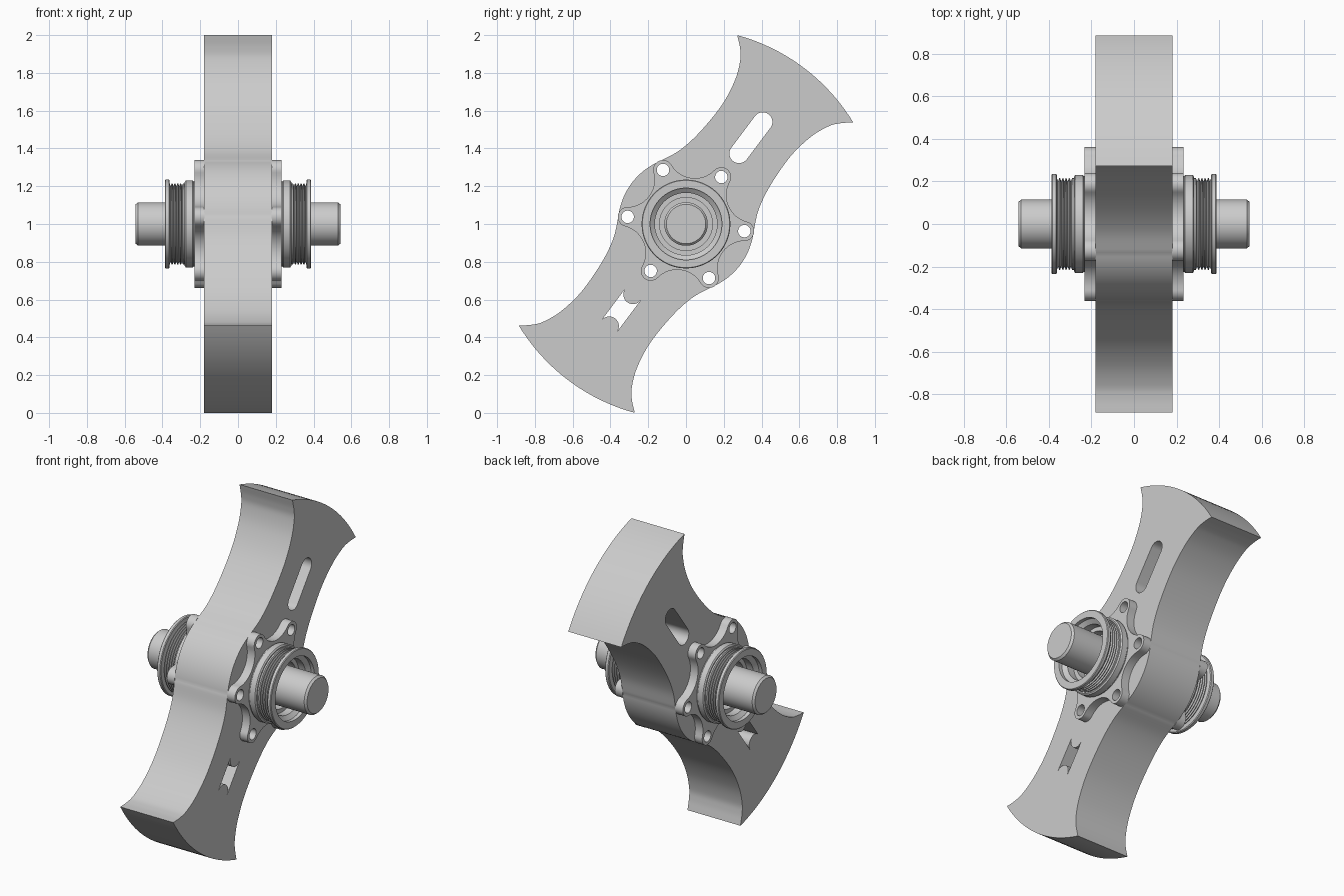
import bpy, bmesh
from math import sin, cos, radians, atan2, hypot, pi
from mathutils import Matrix, Vector

if "Cube" in bpy.data.objects:
    bpy.data.objects.remove(bpy.data.objects["Cube"])

TILT = radians(53.05)            # blade axis in the YZ plane
CENTRE = 1.0
# local (x, y, z) -> world (y, z, x), after tilting the blade axis
TO_WORLD = (Matrix.Translation((0, 0, CENTRE))
            @ Matrix(((0, 0, 1, 0), (1, 0, 0, 0), (0, 1, 0, 0), (0, 0, 0, 1)))
            @ Matrix.Rotation(TILT, 4, 'Z'))


def arc(cx, cy, r, a0, a1, n):
    """Points on an arc, angles in degrees, both ends included."""
    return [(cx + r * cos(radians(a0 + (a1 - a0) * i / n)),
             cy + r * sin(radians(a0 + (a1 - a0) * i / n))) for i in range(n + 1)]


def circle(cx, cy, r, n=32):
    return arc(cx, cy, r, 0, 360, n)[:-1]


def spline(pts, steps=6):
    """Smooth curve through the points (Catmull-Rom)."""
    p = [Vector(q) for q in pts]
    p = [2 * p[0] - p[1]] + p + [2 * p[-1] - p[-2]]
    out = []
    for a, b, c, d in zip(p, p[1:], p[2:], p[3:]):
        for i in range(steps):
            t = i / steps
            out.append(tuple(0.5 * (2 * b + (c - a) * t + (2 * a - 5 * b + 4 * c - d) * t * t
                                    + (3 * b - a - 3 * c + d) * t ** 3)))
    return out + [tuple(pts[-1])]


def clean(loop):
    """Drop repeated neighbouring points of a closed loop."""
    return [p for i, p in enumerate(loop)
            if hypot(p[0] - loop[i - 1][0], p[1] - loop[i - 1][1]) > 1e-5]


def finish(name, bm):
    bmesh.ops.remove_doubles(bm, verts=bm.verts, dist=1e-5)
    bmesh.ops.recalc_face_normals(bm, faces=bm.faces)
    mesh = bpy.data.meshes.new(name)
    bm.to_mesh(mesh)
    bm.free()
    ob = bpy.data.objects.new(name, mesh)
    bpy.context.collection.objects.link(ob)
    bpy.ops.object.select_all(action='DESELECT')
    ob.select_set(True)
    bpy.context.view_layer.objects.active = ob
    bpy.ops.object.shade_smooth_by_angle(angle=radians(30))
    return ob


def plate(name, loops, x, half):
    """Flat outline with holes, extruded along world x."""
    cu = bpy.data.curves.new(name + "_outline", 'CURVE')
    cu.dimensions, cu.fill_mode, cu.extrude = '2D', 'BOTH', half
    for loop in loops:
        sp = cu.splines.new('POLY')
        sp.points.add(len(loop) - 1)
        for pt, (u, v) in zip(sp.points, loop):
            pt.co = (u, v, 0, 1)
        sp.use_cyclic_u = True
    tmp = bpy.data.objects.new(name + "_outline", cu)
    bpy.context.collection.objects.link(tmp)
    bpy.context.view_layer.update()
    mesh = bpy.data.meshes.new_from_object(tmp.evaluated_get(bpy.context.evaluated_depsgraph_get()))
    bpy.data.objects.remove(tmp)
    bm = bmesh.new()
    bm.from_mesh(mesh)
    bpy.data.meshes.remove(mesh)
    bm.transform(Matrix.Translation((x, 0, 0)) @ TO_WORLD)
    return finish(name, bm)


def lathe(name, profile, side=1, closed=True, n=72):
    """Spin (x, radius) points about the shaft axis."""
    bm = bmesh.new()
    rings = [[bm.verts.new((side * x, r * cos(2 * pi * k / n), CENTRE + r * sin(2 * pi * k / n)))
              for k in range(n)] for x, r in profile]
    pairs = list(zip(rings, rings[1:]))
    if closed:
        pairs.append((rings[-1], rings[0]))
    else:
        bm.faces.new(rings[0])
        bm.faces.new(rings[-1])
    for a, b in pairs:
        for k in range(n):
            bm.faces.new((a[k], a[(k + 1) % n], b[(k + 1) % n], b[k]))
    return finish(name, bm)


# bolt holes shared by blade and flanges
BOLT_R = 0.311
bolt_holes = [circle(BOLT_R * cos(k * pi / 3), BOLT_R * sin(k * pi / 3), 0.033, 24) for k in range(6)]

# two-ended blade: a quarter outline (tip arc, concave edge, hub arc), mirrored twice
edge = [(0.962, 0.384), (0.918, 0.333), (0.868, 0.293), (0.766, 0.251), (0.618, 0.227),
        (0.434, 0.234), (0.294, 0.261), (0.184, 0.3095)]
tip_angle = atan2(0.384, 0.962) * 180 / pi
quarter = arc(0, 0, hypot(0.962, 0.384), 0, tip_angle, 10) + spline(edge) + arc(0, 0, 0.36, 59.3, 90, 10)
half = quarter + [(-u, v) for u, v in reversed(quarter)]
outline = clean(half + [(-u, -v) for u, v in half])
slots = [arc(s * 0.676, 0, 0.051, -90 * s, 90 * s, 16) + arc(s * 0.467, 0, 0.051, 90 * s, 270 * s, 16)
         for s in (1, -1)]
plate("blade", [outline] + slots + bolt_holes, 0, 0.18)

# six-lobed bolted flange outline
star = []
for k in range(6):
    a, b = 60 * k, 60 * k + 30
    star += arc(BOLT_R * cos(radians(a)), BOLT_R * sin(radians(a)), 0.052, a - 82.2, a + 82.2, 16)
    star += arc(0.39 * cos(radians(b)), 0.39 * sin(radians(b)), 0.145, b + 232.2, b + 127.8, 16)[1:-1]

# threaded collar: shoulder, grooves, lip and stepped bore
grooves = []
for i in range(5):
    x = 0.287 + i * 0.015
    grooves += [(x, 0.215), (x + 0.004, 0.215), (x + 0.0095, 0.2)]
collar = ([(0.17, 0.225), (0.235, 0.225), (0.24, 0.23), (0.276, 0.23), (0.282, 0.222), (0.282, 0.215)]
          + grooves +
          [(0.362, 0.215), (0.362, 0.23), (0.366, 0.235), (0.383, 0.235), (0.387, 0.231),
           (0.387, 0.19), (0.365, 0.19), (0.345, 0.165), (0.30, 0.165), (0.30, 0.14),
           (0.25, 0.14), (0.25, 0.10), (0.17, 0.10)])

for side, label in ((1, "right"), (-1, "left")):
    plate("flange_" + label, [clean(star)] + bolt_holes, side * 0.205, 0.0265)
    lathe("threaded_collar_" + label, collar, side)

# through shaft with chamfered ends
lathe("shaft", [(-0.542, 0.104), (-0.53, 0.115), (0.53, 0.115), (0.542, 0.104)], closed=False)
